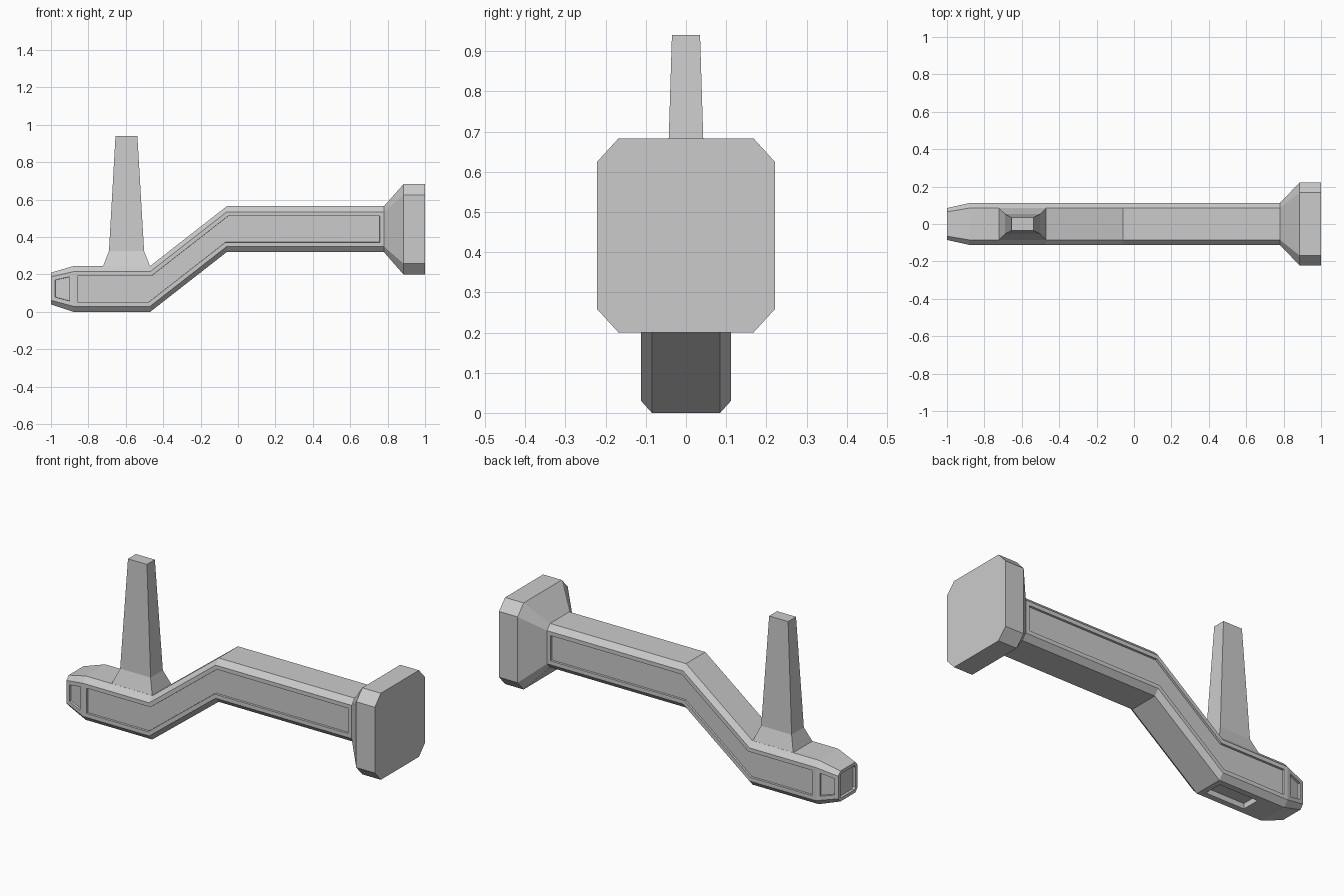
import bpy
import bmesh

if "Cube" in bpy.data.objects:
    bpy.data.objects.remove(bpy.data.objects["Cube"])


def octagon(x, z0, z1, w, cy, cz):
    """Chamfered rectangle standing across x; edge 1 is the +y side, edge 5 the -y side."""
    yz = [(w - cy, z0), (w, z0 + cz), (w, z1 - cz), (w - cy, z1),
          (cy - w, z1), (-w, z1 - cz), (-w, z0 + cz), (cy - w, z0)]
    return [(x, y, z) for y, z in yz]


def rect(z, x0, x1, w):
    return [(x0, -w, z), (x1, -w, z), (x1, w, z), (x0, w, z)]


def loft(sections):
    """Skin between sections, capped; returns bmesh, strips of side faces, start cap."""
    bm = bmesh.new()
    rings = [[bm.verts.new(p) for p in s] for s in sections]
    n = len(rings[0])
    strips = [[bm.faces.new((a[i], a[(i + 1) % n], b[(i + 1) % n], b[i]))
               for i in range(n)] for a, b in zip(rings, rings[1:])]
    cap = bm.faces.new(rings[0])
    bm.faces.new(rings[-1])
    bmesh.ops.recalc_face_normals(bm, faces=bm.faces)
    return bm, strips, cap


def make(name, bm):
    mesh = bpy.data.meshes.new(name)
    bm.to_mesh(mesh)
    bm.free()
    ob = bpy.data.objects.new(name, mesh)
    bpy.context.collection.objects.link(ob)
    return ob


def recess(bm, faces, border=0.022, depth=0.012):
    """Sunken panel with straight walls."""
    bmesh.ops.inset_region(bm, faces=faces, thickness=border, use_even_offset=True)
    bmesh.ops.inset_region(bm, faces=faces, thickness=0.0005, depth=-depth,
                           use_even_offset=True)


# Cranked arm with sunken side and end panels
bm, strips, cap = loft([
    octagon(-1.00, 0.04, 0.21, 0.085, 0.02, 0.022),
    octagon(-0.88, 0.00, 0.245, 0.112, 0.027, 0.03),
    octagon(-0.47, 0.00, 0.245, 0.112, 0.027, 0.03),
    octagon(-0.06, 0.32, 0.565, 0.112, 0.027, 0.03),
    octagon(0.78, 0.32, 0.565, 0.112, 0.027, 0.03)])
for side in (1, 5):
    recess(bm, [s[side] for s in strips[1:]])
    recess(bm, [strips[0][side]])
recess(bm, [cap], 0.018, 0.015)
arm = make("cranked_arm", bm)

# Shallow socket under the post
cutter = make("socket_cutter", loft([rect(-0.1, -0.74, -0.5, 0.052),
                                     rect(0.03, -0.74, -0.5, 0.052)])[0])
cutter.hide_render = True
cutter.hide_viewport = True
cut = arm.modifiers.new("socket", 'BOOLEAN')
cut.operation = 'DIFFERENCE'
cut.solver = 'EXACT'
cut.object = cutter

# Flared block at the end of the arm
make("end_block", loft([
    octagon(0.78, 0.32, 0.565, 0.112, 0.027, 0.03),
    octagon(0.885, 0.20, 0.683, 0.221, 0.053, 0.058),
    octagon(1.00, 0.20, 0.683, 0.221, 0.053, 0.058)])[0])

# Tapered post with flared foot
make("post", loft([
    rect(0.243, -0.722, -0.47, 0.085),
    rect(0.325, -0.69, -0.502, 0.054),
    rect(0.94, -0.655, -0.538, 0.035)])[0])
